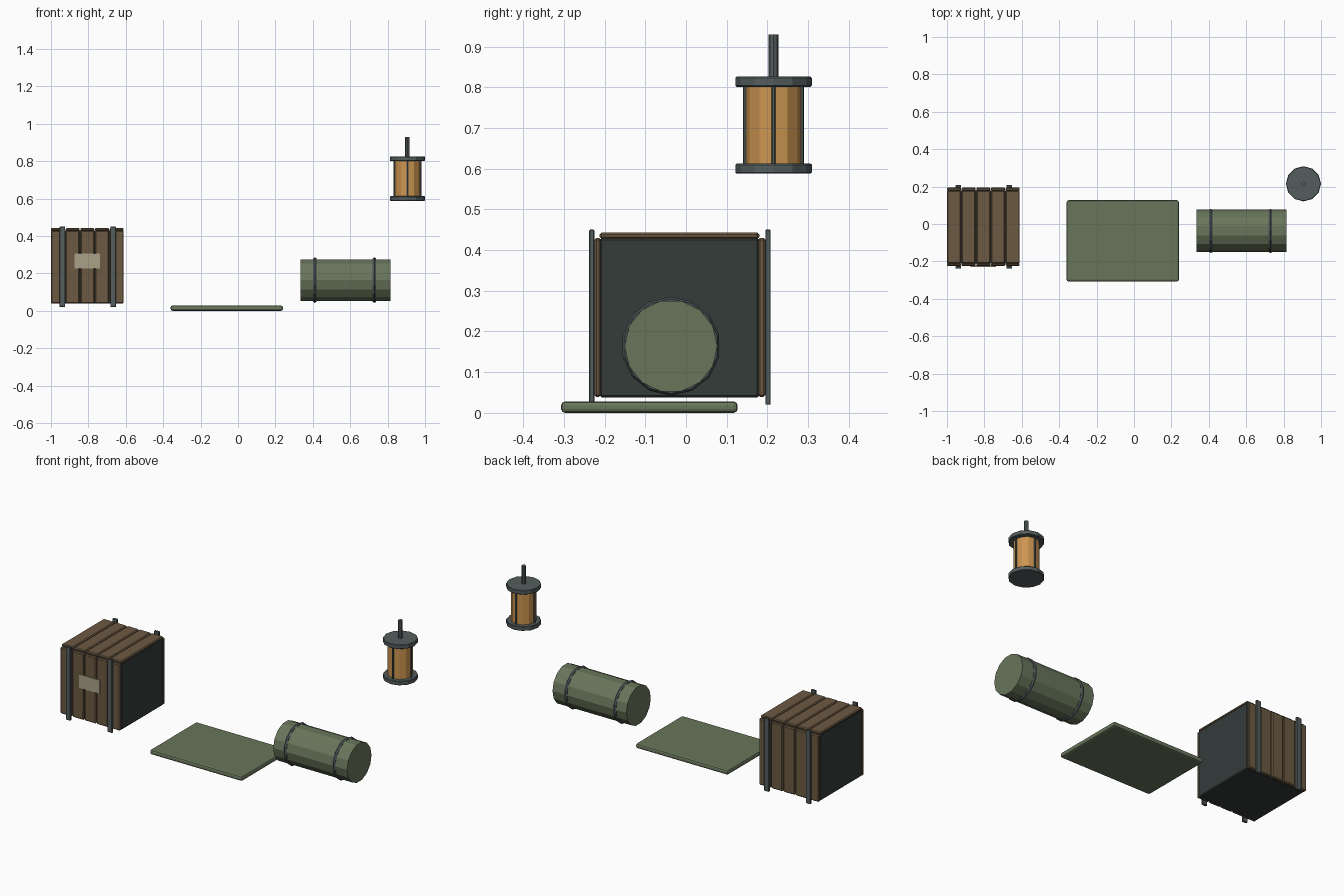
import bpy, math

if "Cube" in bpy.data.objects:
    bpy.data.objects.remove(bpy.data.objects["Cube"])

def mat(name, r, g, b):
    m = bpy.data.materials.new(name)
    m.diffuse_color = (r, g, b, 1)
    m.use_nodes = True
    m.node_tree.nodes["Principled BSDF"].inputs["Base Color"].default_value = m.diffuse_color
    return m

WOOD = mat("wood", 0.15, 0.10, 0.055)
DARK = mat("dark_core", 0.035, 0.045, 0.042)
METAL = mat("metal", 0.09, 0.11, 0.11)
CLOTH = mat("canvas", 0.14, 0.18, 0.105)
BAND = mat("band", 0.07, 0.085, 0.09)
GLASS = mat("amber", 0.60, 0.30, 0.08)
PAPER = mat("paper", 0.40, 0.36, 0.25)

def box(name, x, y, z, material, bevel=0.0, segs=1):
    """Box from (min, max) ranges with optional bevelled edges."""
    bpy.ops.mesh.primitive_cube_add(size=1, location=[sum(r) / 2 for r in (x, y, z)])
    o = bpy.context.object
    o.name = name
    o.scale = [r[1] - r[0] for r in (x, y, z)]
    bpy.ops.object.transform_apply(location=False, rotation=False, scale=True)
    if bevel:
        b = o.modifiers.new("edge", 'BEVEL')
        b.width, b.segments = bevel, segs
    o.data.materials.append(material)
    return o

def cyl(name, loc, r, h, sides, material, rot=(0, 0, 0), bevel=0.0):
    bpy.ops.mesh.primitive_cylinder_add(vertices=sides, radius=r, depth=h, location=loc, rotation=rot)
    o = bpy.context.object
    o.name = name
    if bevel:
        b = o.modifiers.new("edge", 'BEVEL')
        b.width, b.segments = bevel, 1
    o.data.materials.append(material)
    return o

# Crate: dark core, five planks on front, back and top
box("crate_core", (-0.997, -0.611), (-0.212, 0.18), (0.038, 0.43), DARK, 0.005)
for i in range(5):
    x0 = -1.0 + i * 0.0785
    xr = (x0, x0 + 0.075)
    box(f"front_plank_{i}", xr, (-0.225, -0.209), (0.039, 0.43), WOOD, 0.005)
    box(f"back_plank_{i}", xr, (0.177, 0.195), (0.039, 0.43), WOOD, 0.005)
    box(f"top_plank_{i}", xr, (-0.212, 0.18), (0.427, 0.443), WOOD, 0.005)

# Upright straps on front and back
for i, x in enumerate((-0.939, -0.668)):
    xr = (x - 0.015, x + 0.015)
    box(f"front_strap_{i}", xr, (-0.238, -0.225), (0.02, 0.45), METAL, 0.002)
    box(f"back_strap_{i}", xr, (0.195, 0.208), (0.02, 0.45), METAL, 0.002)

# Label on the crate front
box("label", (-0.873, -0.739), (-0.23, -0.223), (0.225, 0.305), PAPER)

# Flat ground mat
box("ground_mat", (-0.36, 0.24), (-0.307, 0.127), (0.0, 0.028), CLOTH, 0.01, 2)

# Bedroll lying along x, with two round bands
side = (0, math.pi / 2, 0)
cyl("bedroll", (0.575, -0.037, 0.164), 0.114, 0.48, 14, CLOTH, side)
for i, x in enumerate((0.411, 0.729)):
    bpy.ops.mesh.primitive_torus_add(major_segments=14, minor_segments=6, major_radius=0.111,
                                     minor_radius=0.0105, location=(x, -0.037, 0.164), rotation=side)
    o = bpy.context.object
    o.name = f"bedroll_band_{i}"
    o.data.materials.append(BAND)

# Lantern: plates, glass, guard bars and hanging rod
LX, LY = 0.906, 0.215
cyl("lantern_base", (LX, LY, 0.6), 0.094, 0.025, 12, METAL, bevel=0.003)
cyl("lantern_top", (LX, LY, 0.8135), 0.094, 0.025, 12, METAL, bevel=0.003)
cyl("lantern_glass", (LX, LY, 0.706), 0.068, 0.19, 12, GLASS)
cyl("lantern_rod", (LX, LY, 0.877), 0.012, 0.106, 8, METAL)
for i in range(4):
    a = i * math.pi / 2
    cyl(f"guard_bar_{i}", (LX + 0.07 * math.cos(a), LY + 0.07 * math.sin(a), 0.706),
        0.005, 0.19, 6, METAL)
